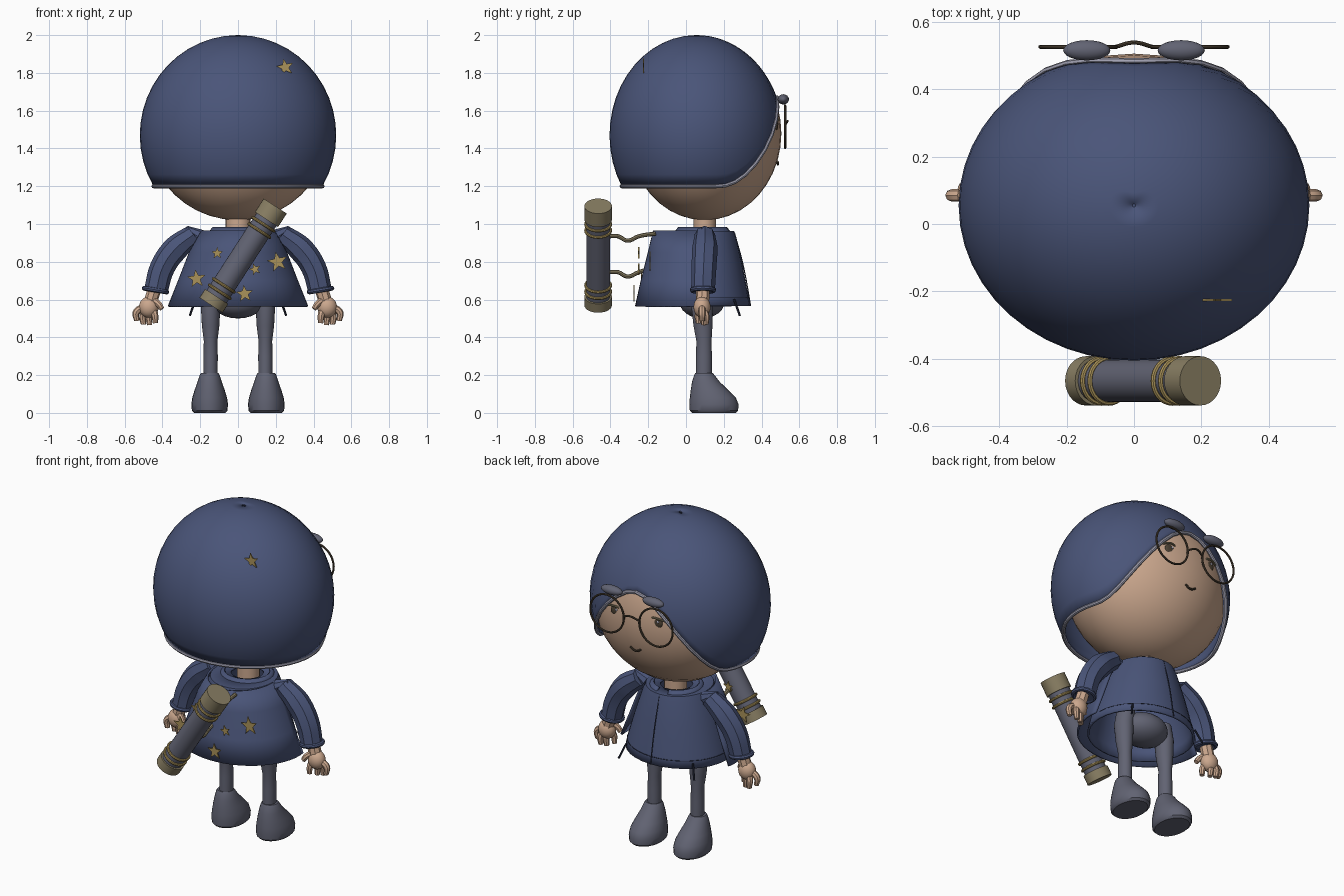
import bpy, bmesh, math
from math import sin, cos, pi, radians
from mathutils import Vector, Matrix

if "Cube" in bpy.data.objects:
    bpy.data.objects.remove(bpy.data.objects["Cube"])


def mat(name, r, g, b):
    m = bpy.data.materials.new(name)
    m.diffuse_color = (r, g, b, 1)
    m.use_nodes = True
    m.node_tree.nodes["Principled BSDF"].inputs["Base Color"].default_value = m.diffuse_color
    return m


NAVY = mat("navy_cloth", .068, .09, .19)
SLATE = mat("slate", .12, .125, .17)
SKIN = mat("skin", .60, .39, .27)
KHAKI = mat("khaki", .25, .21, .125)
GOLD = mat("gold", .40, .29, .10)
TRIM = mat("grey_trim", .36, .36, .45)
WIRE = mat("dark_wire", .075, .055, .035)
DARK = mat("dark_navy", .02, .025, .05)


def finish(name, bm, m):
    me = bpy.data.meshes.new(name)
    bm.to_mesh(me)
    bm.free()
    me.materials.append(m)
    ob = bpy.data.objects.new(name, me)
    bpy.context.collection.objects.link(ob)
    return ob


def grid(name, rows, m, closed=True, caps=True, thick=0):
    """Skin rows of points; rows run upward, points anticlockwise."""
    bm = bmesh.new()
    vs = [[bm.verts.new(p) for p in r] for r in rows]
    n = len(rows[0])
    for a, b in zip(vs, vs[1:]):
        for i in range(n if closed else n - 1):
            j = (i + 1) % n
            bm.faces.new((a[i], a[j], b[j], b[i]))
    if caps:
        bm.faces.new(vs[0][::-1])
        bm.faces.new(vs[-1])
    ob = finish(name, bm, m)
    if thick:
        s = ob.modifiers.new("thickness", 'SOLIDIFY')
        s.thickness, s.offset = thick, -1
    return ob


def loft(name, rings, m, seg=24, arc=None, **kw):
    """Rings are (cx, cy, z, rx, ry); arc limits the angles swept."""
    a0, a1 = arc or (0, 2 * pi)
    n = seg + 1 if arc else seg
    rows = [[(cx + rx * cos(a0 + (a1 - a0) * i / seg),
              cy + ry * sin(a0 + (a1 - a0) * i / seg), z) for i in range(n)]
            for cx, cy, z, rx, ry in rings]
    return grid(name, rows, m, closed=not arc, **kw)


def ball(name, c, r, m, seg=24):
    bm = bmesh.new()
    bmesh.ops.create_uvsphere(bm, u_segments=seg, v_segments=seg // 2, radius=1,
                              matrix=Matrix.Translation(c) @ Matrix.Diagonal((*r, 1)))
    return finish(name, bm, m)


def tube(name, pts, r, m, radii=None, cyclic=False, smooth=True):
    cu = bpy.data.curves.new(name, 'CURVE')
    cu.dimensions = '3D'
    cu.bevel_depth, cu.bevel_resolution, cu.use_fill_caps = r, 2, True
    cu.resolution_u = 5
    sp = cu.splines.new('BEZIER' if smooth else 'POLY')
    ps = sp.bezier_points if smooth else sp.points
    ps.add(len(pts) - 1)
    for i, p in enumerate(pts):
        ps[i].co = p if smooth else (*p, 1)
        if smooth:
            ps[i].handle_left_type = ps[i].handle_right_type = 'AUTO'
        ps[i].radius = radii[i] if radii else 1
    sp.use_cyclic_u = cyclic
    cu.materials.append(m)
    ob = bpy.data.objects.new(name, cu)
    bpy.context.collection.objects.link(ob)
    bpy.ops.object.select_all(action='DESELECT')
    ob.select_set(True)
    bpy.context.view_layer.objects.active = ob
    bpy.ops.object.convert(target='MESH')
    return ob


def star(name, c, r, turn=0):
    bm = bmesh.new()
    front, back = [], []
    for i in range(10):
        a = turn + pi / 2 + i * pi / 5
        q = r if i % 2 == 0 else r * .42
        x, z = c[0] + q * cos(a), c[2] + q * sin(a)
        front.append(bm.verts.new((x, c[1] - .003, z)))
        back.append(bm.verts.new((x, c[1] + .003, z)))
    bm.faces.new(front)
    bm.faces.new(back[::-1])
    for i in range(10):
        j = (i + 1) % 10
        bm.faces.new((front[j], front[i], back[i], back[j]))
    finish(name, bm, GOLD)


# Head and hood with a face opening towards +y
ball("head", (0, .1, 1.48), (.475, .405, .46), SKIN, 40)
ball("hood_lining", (0, .03, 1.56), (.46, .40, .405), NAVY)


def edge_z(a):
    t = abs((a - pi / 2 + pi) % (2 * pi) - pi) / radians(75)
    return 1.2 if t >= 1 else 1.2 + .47 * ((1 + cos(pi * t)) / 2) ** 1.3


def hood_point(a, phi):
    return (.52 * cos(phi) * cos(a), .055 + .46 * cos(phi) * sin(a), 1.47 + .53 * sin(phi))


N, ROWS = 48, 16
angs = [2 * pi * i / N for i in range(N)]
low = [math.asin((edge_z(a) - 1.47) / .53) for a in angs]
grid("hood", [[hood_point(a, p + (pi / 2 - .01 - p) * k / ROWS) for a, p in zip(angs, low)]
              for k in range(ROWS + 1)], NAVY, thick=.015, caps=False)
ball("hood_crown", (0, .055, 1.996), (.012, .012, .004), NAVY, 12)
tube("hood_trim", [hood_point(a, p) for a, p in zip(angs, low)], .011, TRIM, cyclic=True, smooth=False)
loft("neck", [(0, .1, .93, .065, .06), (0, .1, 1.06, .065, .06)], SKIN)

# Face: glasses, brows, eyes, mouth
for s in (-1, 1):
    tube("glasses_ring", [(s * .165 + .113 * cos(a), .525, 1.515 + .113 * sin(a))
                          for a in [2 * pi * i / 32 for i in range(32)]],
         .006, WIRE, cyclic=True, smooth=False)
    ball("brow", (s * .14, .515, 1.66), (.07, .03, .027), SLATE)
    ball("eye", (s * .14, .475, 1.52), (.034, .012, .032), WIRE)
    ball("eye_glint", (s * .14 - .01, .486, 1.53), (.008, .004, .008), TRIM, 8)
    tube("eyelid", [(s * .14 - .05, .474, 1.54), (s * .14, .49, 1.552), (s * .14 + .05, .474, 1.54)],
         .006, KHAKI)
tube("glasses_bridge", [(-.055, .525, 1.525), (0, .538, 1.545), (.055, .525, 1.525)], .006, WIRE)
tube("mouth", [(-.035, .486, 1.33), (0, .486, 1.315), (.035, .486, 1.33)], .006, WIRE)

# Robe, open cape and collar
loft("robe", [(0, .06, .567, .31, .28), (0, .06, .62, .298, .27), (0, .06, .78, .25, .24),
              (0, .06, .93, .20, .205), (0, .06, .962, .185, .195), (0, .09, .968, .09, .09)],
     NAVY, 32, thick=.012, caps=False)
loft("cape", [(0, .06, .565, .372, .33), (0, .06, .70, .318, .30), (0, .06, .85, .26, .262),
              (0, .06, .965, .195, .235)], NAVY, 28, (radians(172), radians(368)),
     caps=False, thick=.012)
loft("collar", [(0, .09, .95, .16, .16), (0, .09, .985, .135, .13)], NAVY, 28,
     (radians(105), radians(435)), caps=False, thick=.012)
tube("robe_seam", [(0, .342, .567), (0, .303, .78), (0, .256, .955)], .003, DARK)
tube("hem_seam", [(.3 * cos(a), .06 + .272 * sin(a), .61)
                  for a in [pi * i / 20 for i in range(21)]], .002, DARK, smooth=False)

# Stars
for i, (x, y, z, r, t) in enumerate([(-.22, -.235, .71, .05, .1), (-.11, -.25, .845, .033, 0),
                                     (.09, -.25, .76, .033, .3), (.21, -.19, .80, .055, .2),
                                     (.035, -.275, .63, .047, .1), (.25, -.225, 1.83, .047, .2)]):
    star("star_%d" % i, (x, y, z), r, t)

# Arms, hands, legs and boots on both sides
for s in (-1, 1):
    tube("sleeve", [(s * .235, .1, .945), (s * .33, .1, .87), (s * .40, .095, .77), (s * .435, .09, .645)],
         .066, NAVY, radii=[.82, 1.03, 1.0, .95])
    tube("shoulder_fold", [(s * .20, .09, .93), (s * .275, .1, .975)], .035, NAVY, radii=[1.2, .5])
    tube("cuff", [(s * .437 + .06 * cos(a), .09 + .057 * sin(a), .65 + s * .01 * cos(a))
                  for a in [2 * pi * i / 20 for i in range(20)]], .013, NAVY, cyclic=True, smooth=False)
    tube("wrist", [(s * .438, .09, .67), (s * .462, .087, .59)], .036, SKIN)
    ball("palm", (s * .472, .085, .56), (.052, .045, .056), SKIN)
    for k, (x, y, z) in enumerate([(.437, .065, .475), (.468, .095, .465), (.50, .105, .468), (.535, .085, .487)]):
        tube("finger_%d" % k, [(s * (.455 + .015 * k), .085, .56),
                               (s * (x + .004), y, z + .045), (s * x, y, z)],
             .019, SKIN, radii=[1, 1, .75])
    tube("thumb", [(s * .455, .08, .60), (s * .42, .06, .575), (s * .402, .055, .55)],
         .018, SKIN, radii=[1.1, 1, .8])
    x = s * .145
    loft("leg", [(x, .095, .18, .037, .042), (x, .095, .30, .038, .042), (x, .095, .38, .036, .04),
                 (x, .09, .46, .046, .05), (x, .085, .57, .052, .058), (x * .9, .085, .66, .05, .055)], SLATE)
    x = s * .15
    loft("boot", [(x, .148, .0, .082, .115), (x, .148, .012, .094, .128), (x, .148, .045, .097, .13),
                  (x, .142, .08, .092, .122), (x, .125, .12, .08, .1), (x, .105, .165, .064, .073),
                  (x, .097, .20, .053, .054), (x, .095, .212, .045, .046)], SLATE)
    tube("cord_end", [(s * .225, .255, .60), (s * .255, .285, .515)], .006, DARK)
ball("hips", (0, .085, .59), (.14, .12, .09), SLATE)

# Spyglass slung across the back
A, B = Vector((-.143, -.465, .57)), Vector((.197, -.465, 1.095))
rot = (B - A).to_track_quat('Z', 'Y').to_matrix().to_4x4()
L = (B - A).length


def barrel(name, z0, z1, r, m):
    bm = bmesh.new()
    bmesh.ops.create_cone(bm, cap_ends=True, segments=28, radius1=r, radius2=r, depth=z1 - z0,
                          matrix=Matrix.Translation(A) @ rot @ Matrix.Translation((0, 0, (z0 + z1) / 2)))
    finish(name, bm, m)


barrel("spyglass_barrel", .04, L - .04, .063, SLATE)
barrel("spyglass_top_cap", L - .085, L, .073, KHAKI)
barrel("spyglass_bottom_cap", 0, .055, .073, KHAKI)
for z in (.085, .125, L - .155, L - .115):
    tube("spyglass_ring", [A + rot.to_3x3() @ Vector((.066 * cos(a), .066 * sin(a), z))
                           for a in [2 * pi * i / 28 for i in range(28)]],
         .008, GOLD, cyclic=True, smooth=False)

# Straps joining spyglass and cape
for x, z, y1 in ((.095, .93, -.16), (-.02, .74, -.20)):
    tube("strap", [(x, -.41, z + .005), (x, -.36, z + .005), (x, -.31, z - .018), (x, -.25, z + .005), (x, y1, z + .02)],
         .011, KHAKI)

# Smooth shading with sharp edges kept
bpy.ops.object.select_all(action='SELECT')
bpy.context.view_layer.objects.active = bpy.data.objects["head"]
bpy.ops.object.shade_smooth_by_angle(angle=radians(40))
